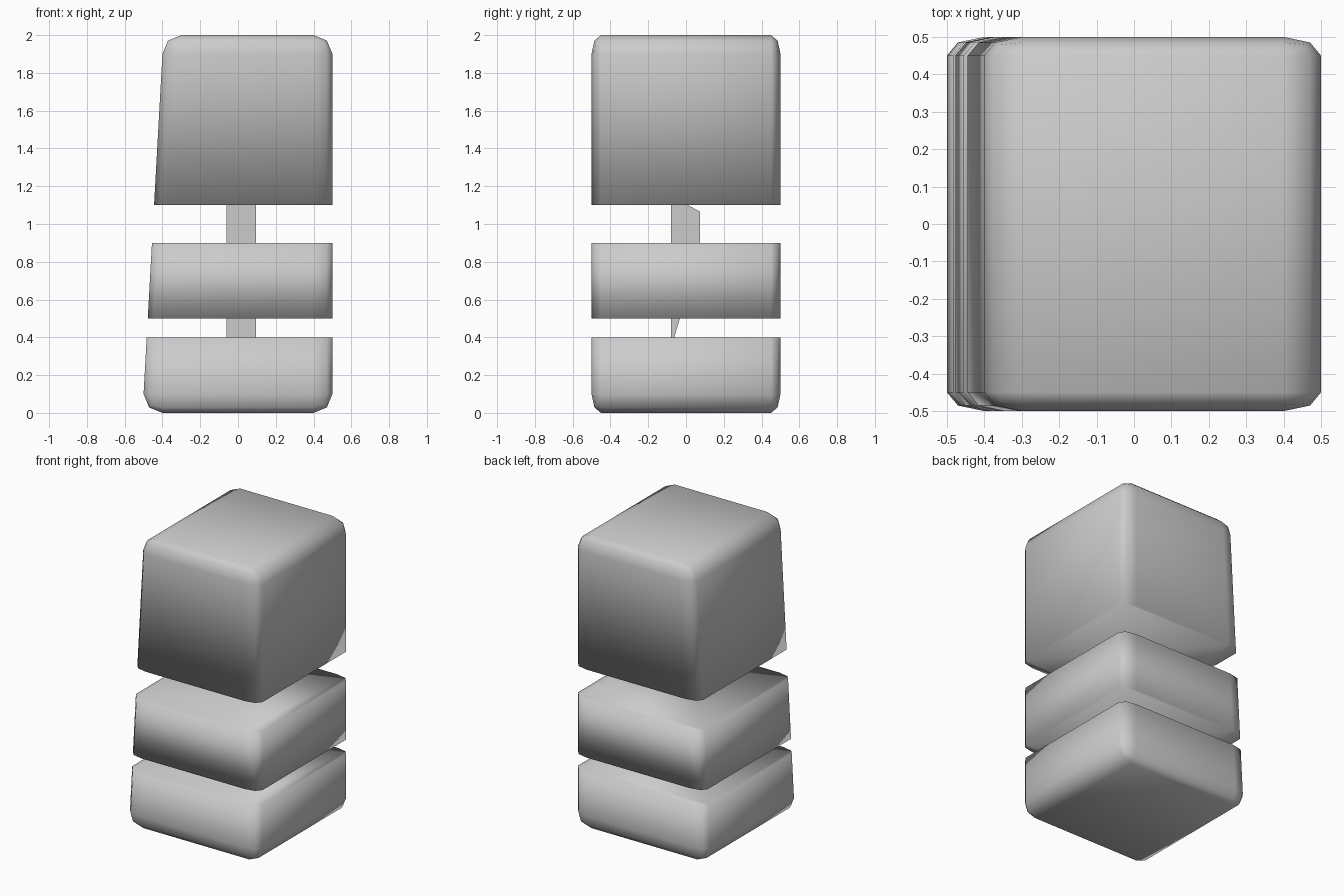
import bpy, bmesh
from mathutils import Matrix

if "Cube" in bpy.data.objects:
    bpy.data.objects.remove(bpy.data.objects["Cube"])


def add_object(name, bm, smooth):
    bmesh.ops.recalc_face_normals(bm, faces=bm.faces[:])
    for f in bm.faces:
        f.smooth = smooth
    mesh = bpy.data.meshes.new(name)
    bm.to_mesh(mesh)
    bm.free()
    obj = bpy.data.objects.new(name, mesh)
    bpy.context.collection.objects.link(obj)
    return obj


def rounded_body():
    # Bevel in a y-stretched space so the rounding is half as deep along y
    bm = bmesh.new()
    bmesh.ops.create_cube(bm, size=1, matrix=Matrix.Translation((0, 0, 1)) @ Matrix.Diagonal((1, 2, 2, 1)))
    bmesh.ops.bevel(bm, geom=bm.edges[:], offset=0.1, segments=2, profile=0.5, affect='EDGES')
    for v in bm.verts:
        v.co.y *= 0.5
        if v.co.x < 0 and v.co.z > 1:  # lean the left side inwards
            v.co.x += 0.1
    return bm


def slice_body(name, z0, z1):
    bm = rounded_body()
    for z, normal in ((z0, (0, 0, -1)), (z1, (0, 0, 1))):
        if 0 < z < 2:
            cut = bmesh.ops.bisect_plane(
                bm, geom=bm.verts[:] + bm.edges[:] + bm.faces[:],
                plane_co=(0, 0, z), plane_no=normal, clear_outer=True)
            rim = [e for e in cut['geom_cut'] if isinstance(e, bmesh.types.BMEdge)]
            bmesh.ops.contextual_create(bm, geom=rim)
    return add_object(name, bm, True)


# Three stacked, capped slices of one rounded body
slice_body("lower_block", 0, 0.4)
slice_body("middle_block", 0.5, 0.9)
slice_body("upper_block", 1.1, 2)

# Core that shows in the gaps: a side profile extruded across x
profile = [(-0.08, 0.34), (0.075, 0.86), (0.075, 1.065), (0.01, 1.1), (-0.08, 1.15)]
bm = bmesh.new()
face = bm.faces.new([bm.verts.new((-0.06, y, z)) for y, z in profile])
ext = bmesh.ops.extrude_face_region(bm, geom=[face], use_keep_orig=True)
moved = [v for v in ext['geom'] if isinstance(v, bmesh.types.BMVert)]
bmesh.ops.translate(bm, verts=moved, vec=(0.155, 0, 0))
add_object("core_post", bm, False)
